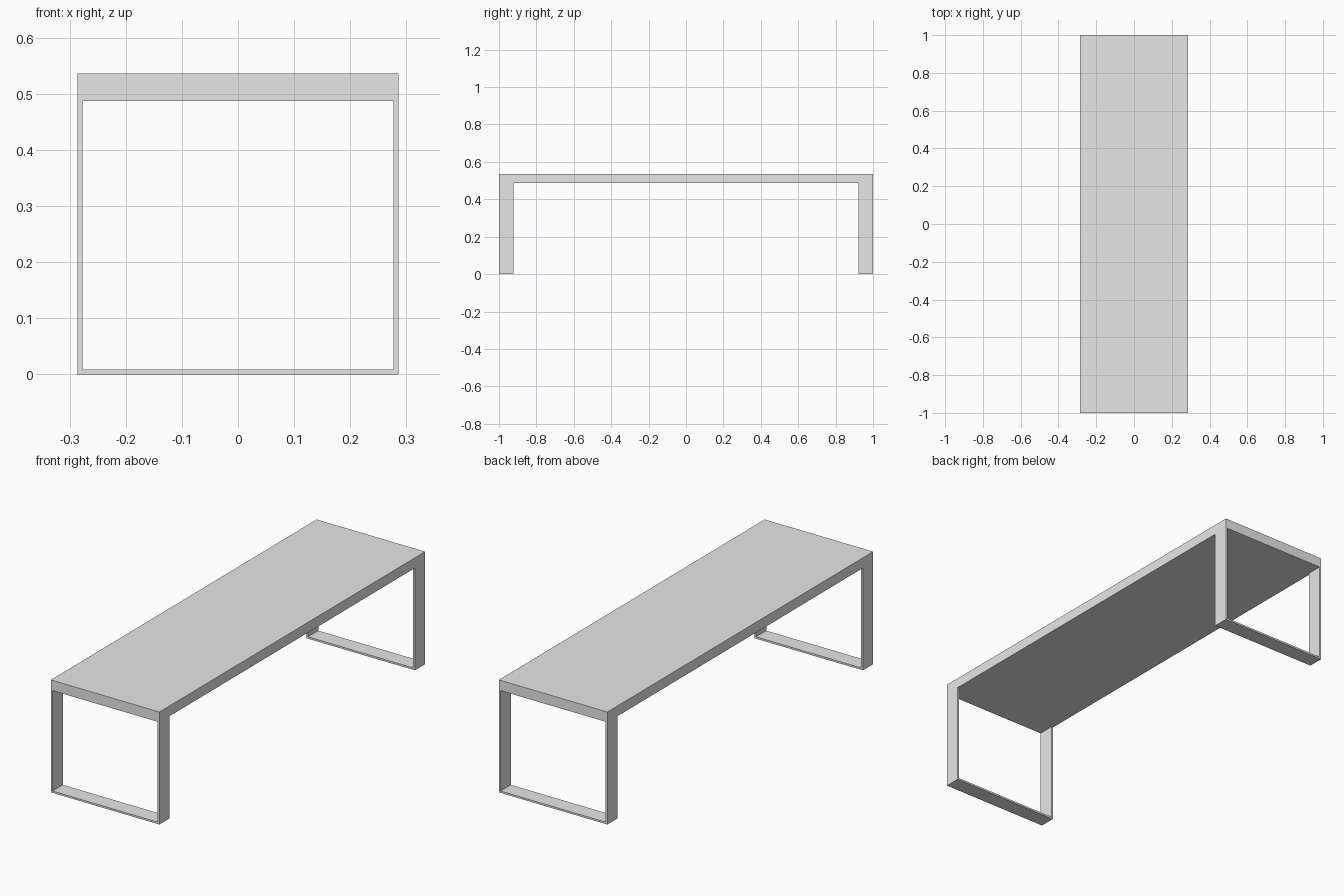
import bpy
import bmesh
from mathutils import Vector

cube = bpy.data.objects.get("Cube")
if cube:
    bpy.data.objects.remove(cube, do_unlink=True)

HALF_W, HALF_L = 0.286, 1.0
HEIGHT, UNDERSIDE = 0.536, 0.487
BAR, LEG_DEPTH = 0.009, 0.077

grey = bpy.data.materials.new("light_grey")
grey.use_nodes = True
colour = (0.8, 0.8, 0.8, 1)
grey.diffuse_color = colour
grey.node_tree.nodes["Principled BSDF"].inputs["Base Color"].default_value = colour


def extrude_profile(name, profile, y_start, depth):
    """Extrude an x-z outline along +y into a closed solid."""
    bm = bmesh.new()
    face = bm.faces.new([bm.verts.new((x, y_start, z)) for x, z in profile])
    result = bmesh.ops.extrude_face_region(bm, geom=[face])
    moved = [v for v in result["geom"] if isinstance(v, bmesh.types.BMVert)]
    bmesh.ops.translate(bm, verts=moved, vec=Vector((0, depth, 0)))
    bmesh.ops.recalc_face_normals(bm, faces=bm.faces)
    mesh = bpy.data.meshes.new(name)
    bm.to_mesh(mesh)
    bm.free()
    mesh.materials.append(grey)
    obj = bpy.data.objects.new(name, mesh)
    bpy.context.collection.objects.link(obj)
    return obj


# Solid slab top
slab = [(-HALF_W, UNDERSIDE), (HALF_W, UNDERSIDE), (HALF_W, HEIGHT), (-HALF_W, HEIGHT)]
extrude_profile("bench_top", slab, -HALF_L, 2 * HALF_L)

# U-shaped flat-bar legs, flush with each end of the top
inner = HALF_W - BAR
right_half = [(HALF_W, 0), (HALF_W, UNDERSIDE), (inner, UNDERSIDE), (inner, BAR)]
u_shape = right_half + [(-x, z) for x, z in reversed(right_half)]
for name, y in (("front_leg", -HALF_L), ("back_leg", HALF_L - LEG_DEPTH)):
    extrude_profile(name, u_shape, y, LEG_DEPTH)
